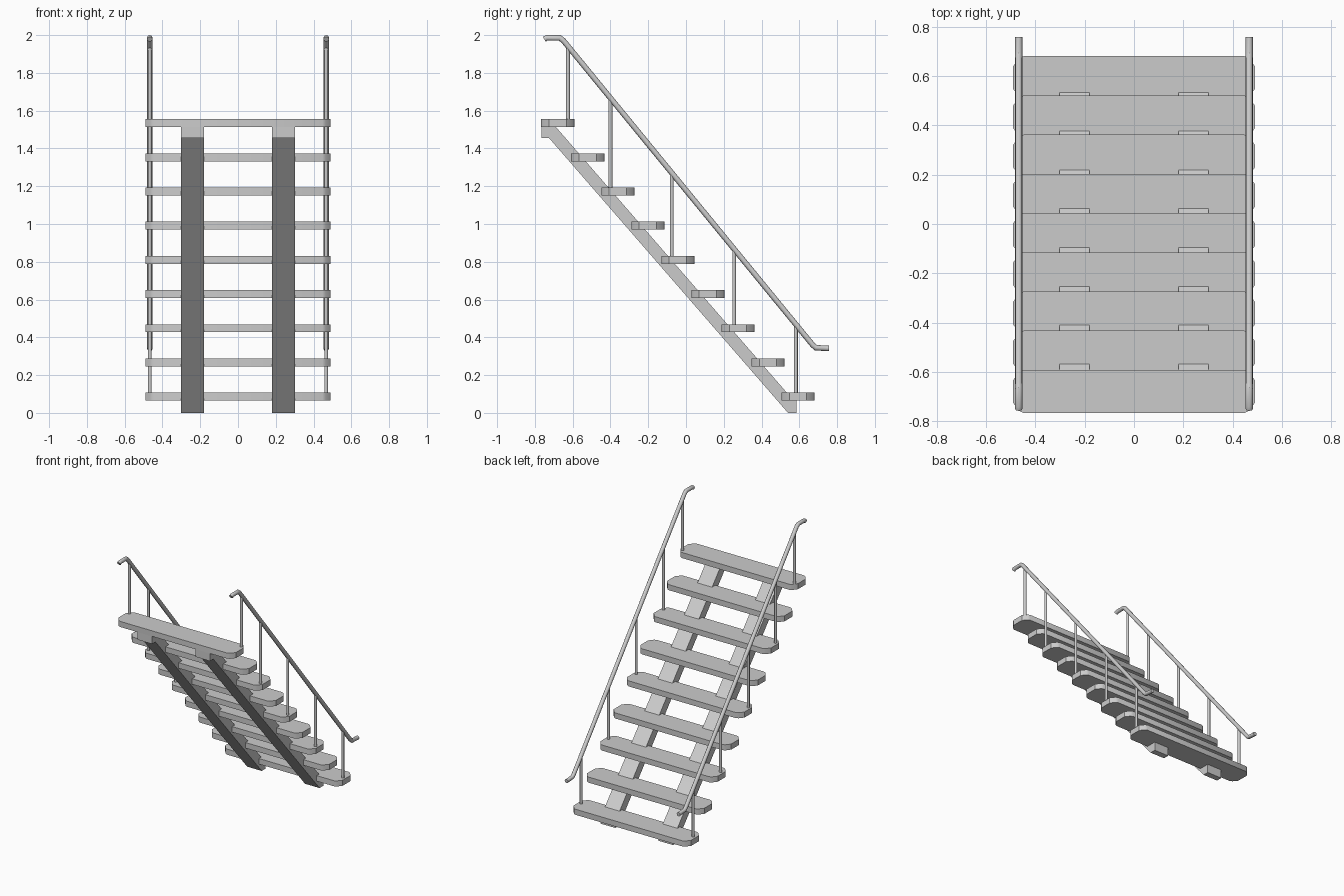
import bpy
import bmesh
from mathutils import Vector

cube = bpy.data.objects.get("Cube")
if cube:
    bpy.data.objects.remove(cube)

grey = bpy.data.materials.new("light_grey")
grey.use_nodes = True
COLOUR = (0.6, 0.6, 0.6, 1)
grey.diffuse_color = COLOUR
grey.node_tree.nodes["Principled BSDF"].inputs["Base Color"].default_value = COLOUR

STEPS, RISE, GOING = 9, 0.181, 0.159
TREAD_DEPTH, TREAD_THICK = 0.175, 0.042
RAIL_X = 0.467


def finish(obj):
    """Apply the material and shade smoothly with sharp edges kept."""
    obj.data.materials.append(grey)
    bpy.ops.object.select_all(action='DESELECT')
    obj.select_set(True)
    bpy.context.view_layer.objects.active = obj
    bpy.ops.object.shade_smooth_by_angle(angle=0.6)


def prism(name, outline, offset):
    """Extrude a flat outline along an offset vector."""
    bm = bmesh.new()
    face = bm.faces.new([bm.verts.new(p) for p in outline])
    ext = bmesh.ops.extrude_face_region(bm, geom=[face])
    verts = [g for g in ext["geom"] if isinstance(g, bmesh.types.BMVert)]
    bmesh.ops.translate(bm, verts=verts, vec=offset)
    bmesh.ops.recalc_face_normals(bm, faces=bm.faces)
    mesh = bpy.data.meshes.new(name)
    bm.to_mesh(mesh)
    bm.free()
    obj = bpy.data.objects.new(name, mesh)
    bpy.context.collection.objects.link(obj)
    finish(obj)


def tube(name, points, radius, sides=12):
    """Sweep a ring along a path in a vertical plane, with mitred corners."""
    pts = [Vector(p) for p in points]
    bm = bmesh.new()
    rings = []
    for i, p in enumerate(pts):
        a = (p - pts[i - 1]).normalized() if i else (pts[1] - p).normalized()
        b = (pts[i + 1] - p).normalized() if i < len(pts) - 1 else a
        along = (a + b).normalized()
        ring = bmesh.ops.create_circle(bm, segments=sides, radius=radius)["verts"]
        side = Vector((1, 0, 0))
        up = along.cross(side) / along.dot(a)
        for v in ring:
            v.co = p + side * v.co.x + up * v.co.y
        rings.append(ring)
    for r, s in zip(rings, rings[1:]):
        for k in range(sides):
            n = (k + 1) % sides
            bm.faces.new((r[k], r[n], s[n], s[k]))
    bm.faces.new(rings[0])
    bm.faces.new(rings[-1])
    bmesh.ops.recalc_face_normals(bm, faces=bm.faces)
    mesh = bpy.data.meshes.new(name)
    bm.to_mesh(mesh)
    bm.free()
    obj = bpy.data.objects.new(name, mesh)
    bpy.context.collection.objects.link(obj)
    finish(obj)


# Treads with clipped, rounded corners
corner = [(0.447, 0.0875), (0.464, 0.079), (0.49, 0.046)]
quarter = corner + [(x, -y) for x, y in reversed(corner)]
plan = quarter + [(-x, -y) for x, y in quarter]
for i in range(STEPS):
    y = 0.593 - i * GOING
    z = 0.065 + i * RISE
    prism(f"tread_{i + 1}", [(px, py + y, z) for px, py in plan], (0, 0, TREAD_THICK))

# Sloping stringers under the treads
side_profile = [(0.54, 0), (0.585, 0), (0.585, 0.07), (0.54, 0.1),
                (-0.69, 1.515), (-0.765, 1.515), (-0.765, 1.455), (-0.725, 1.455)]
for label, x in (("right", -0.302), ("left", 0.18)):
    prism(f"{label}_stringer", [(x, y, z) for y, z in side_profile], (0.122, 0, 0))

# Handrails with level ends, and the posts that carry them
rail = [(-0.75, 1.978), (-0.738, 1.985), (-0.668, 1.985), (-0.65, 1.972),
        (0.672, 0.358), (0.688, 0.345), (0.757, 0.341)]
posts = [(-0.625, 8), (-0.4, 6), (-0.075, 4), (0.255, 2), (0.582, 0)]
for label, x in (("right", -RAIL_X), ("left", RAIL_X)):
    tube(f"{label}_handrail", [(x, y, z) for y, z in rail], 0.0145)
    for n, (y, step) in enumerate(posts):
        foot = 0.1 + step * RISE
        head = 1.972 - 1.2208 * (y + 0.65)
        tube(f"{label}_post_{n + 1}", [(x, y, foot), (x, y, head)], 0.01)
